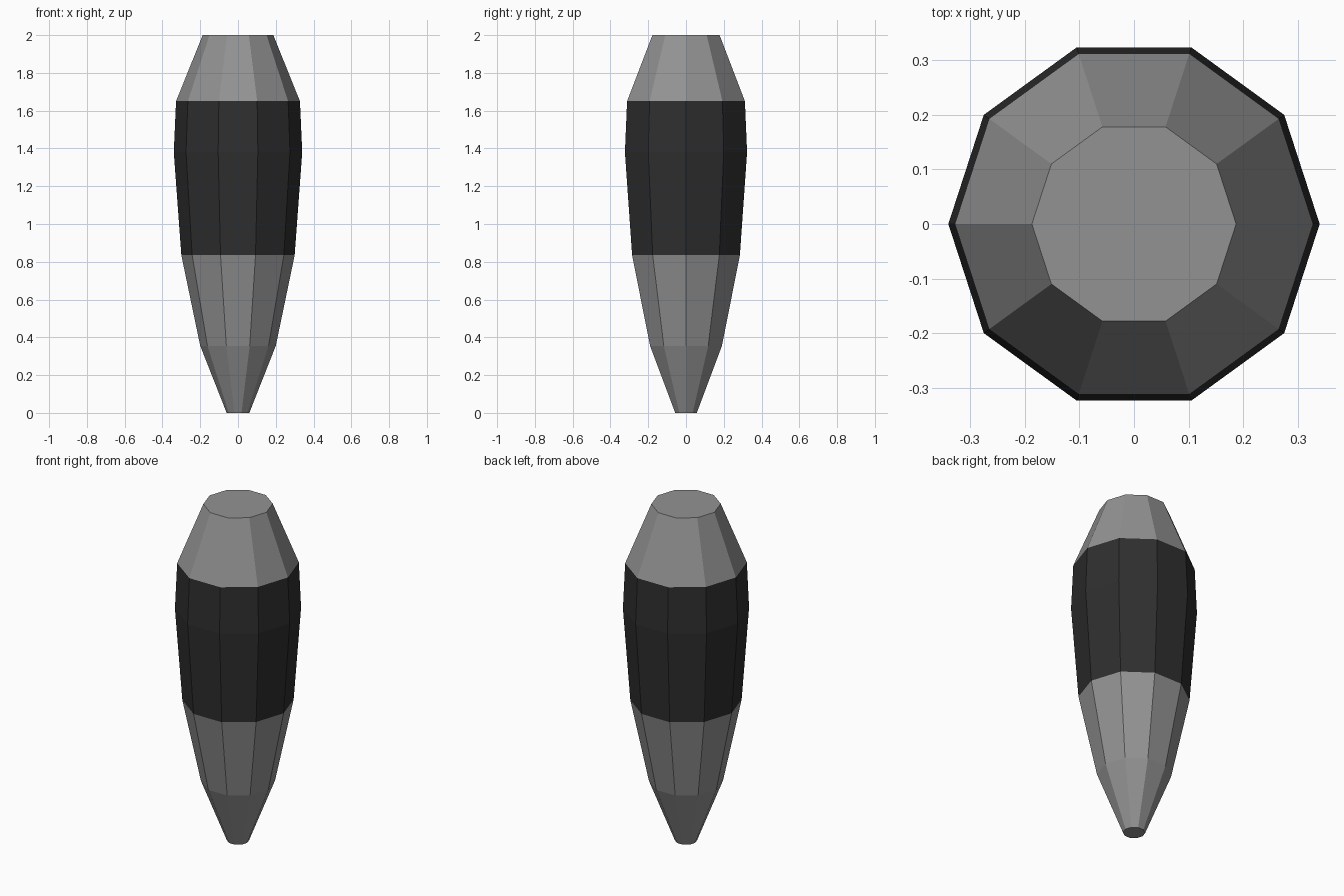
import bpy, bmesh, math

if "Cube" in bpy.data.objects:
    bpy.data.objects.remove(bpy.data.objects["Cube"])

SIDES = 10


def material(name, value):
    m = bpy.data.materials.new(name)
    m.diffuse_color = (value, value, value, 1.0)
    m.use_nodes = True
    m.node_tree.nodes["Principled BSDF"].inputs["Base Color"].default_value = m.diffuse_color
    return m


grey = material("mid grey", 0.29)
dark = material("near black", 0.028)

# Radius and height of each ring, bottom to top
profile = [(0.06, 0.0), (0.20, 0.355), (0.30, 0.835),
           (0.34, 1.38), (0.328, 1.65), (0.187, 2.0)]

bm = bmesh.new()
rings = []
for r, z in profile:
    rings.append([bm.verts.new((r * math.cos(2 * math.pi * i / SIDES),
                                r * math.sin(2 * math.pi * i / SIDES), z))
                  for i in range(SIDES)])

# Faceted sides
for low, high in zip(rings, rings[1:]):
    for i in range(SIDES):
        j = (i + 1) % SIDES
        bm.faces.new((low[i], low[j], high[j], high[i]))

# End caps
bm.faces.new(list(reversed(rings[0])))
bm.faces.new(rings[-1])

# Dark grip band by height
for f in bm.faces:
    f.material_index = int(0.84 < f.calc_center_median().z < 1.64)

bm.normal_update()
mesh = bpy.data.meshes.new("tapered_body")
bm.to_mesh(mesh)
bm.free()
mesh.materials.append(grey)
mesh.materials.append(dark)
body = bpy.data.objects.new("tapered_body", mesh)
bpy.context.collection.objects.link(body)
